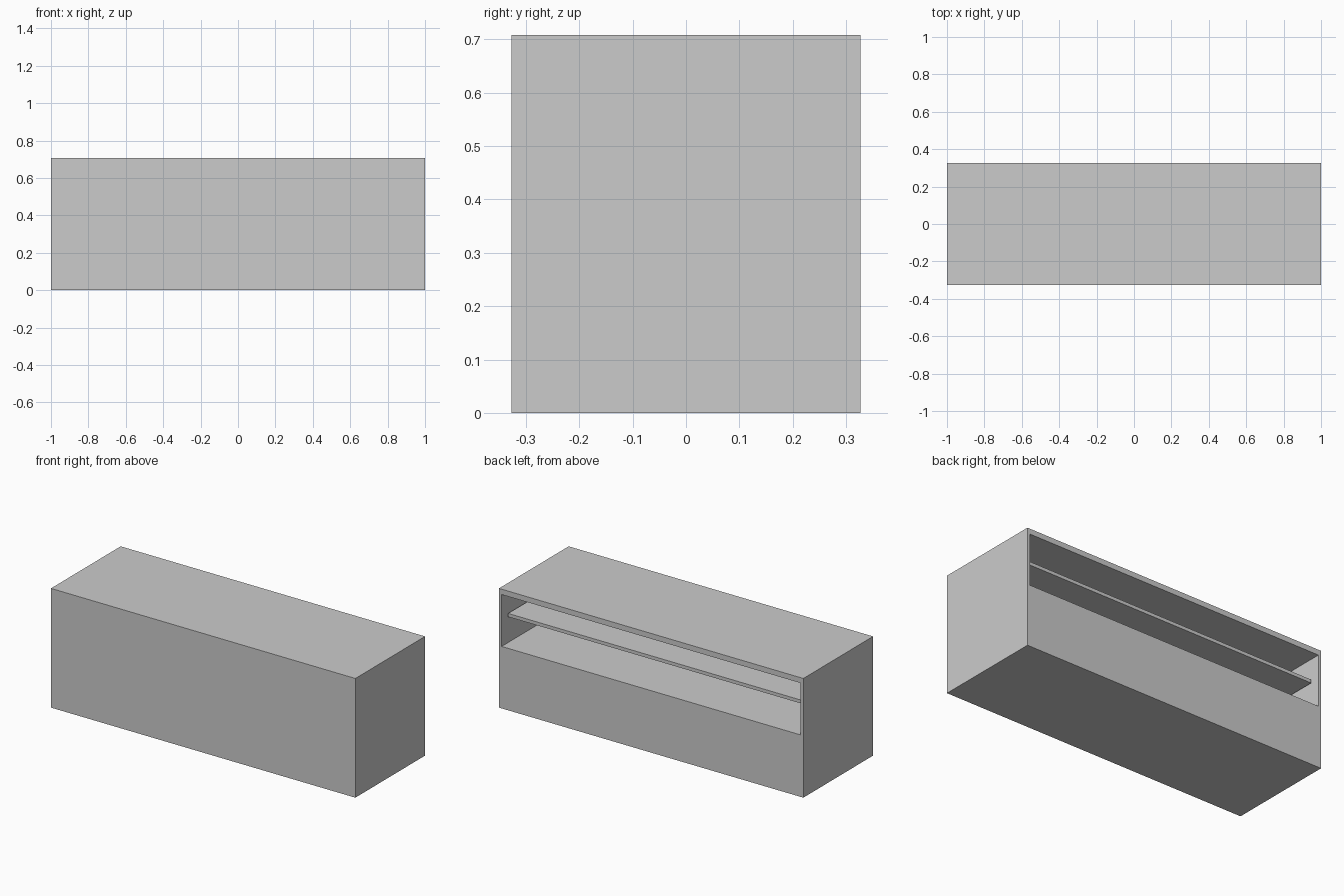
import bpy
import bmesh

old = bpy.data.objects.get("Cube")
if old:
    bpy.data.objects.remove(old, do_unlink=True)

WIDTH, DEPTH, HEIGHT = 2.0, 0.654, 0.708
WALL = 0.025
OPEN_BOTTOM, OPEN_TOP = 0.368, HEIGHT - 0.032
BACK = DEPTH / 2
INNER_FRONT = -BACK + WALL

grey = bpy.data.materials.new("light grey")
grey.use_nodes = True
colour = (0.6, 0.6, 0.6, 1.0)
grey.diffuse_color = colour
grey.node_tree.nodes["Principled BSDF"].inputs["Base Color"].default_value = colour


def box_mesh(low, high):
    """Box between two opposite corners."""
    bm = bmesh.new()
    bmesh.ops.create_cube(bm, size=1)
    for v in bm.verts:
        v.co = [lo if c < 0 else hi for c, lo, hi in zip(v.co, low, high)]
    return bm


def finish(bm, name):
    bmesh.ops.recalc_face_normals(bm, faces=bm.faces)
    mesh = bpy.data.meshes.new(name)
    bm.to_mesh(mesh)
    bm.free()
    mesh.materials.append(grey)
    obj = bpy.data.objects.new(name, mesh)
    bpy.context.collection.objects.link(obj)
    return obj


# Counter body: closed box with a recess pushed in from the back
bm = box_mesh((-WIDTH / 2, -BACK, 0), (WIDTH / 2, BACK, HEIGHT))
bm.normal_update()
back_face = max(bm.faces, key=lambda f: f.normal.y)
bmesh.ops.inset_individual(bm, faces=[back_face], thickness=WALL)
for v in back_face.verts:
    v.co.z = OPEN_TOP if v.co.z > HEIGHT / 2 else OPEN_BOTTOM
recess = bmesh.ops.extrude_discrete_faces(bm, faces=[back_face])["faces"][0]
for v in recess.verts:
    v.co.y = INNER_FRONT
finish(bm, "counter_body")

# Shelf inside the recess, set back a little from the opening
half = WIDTH / 2 - WALL
finish(box_mesh((-half, INNER_FRONT, 0.527), (half, BACK - 0.05, 0.547)), "inner_shelf")
